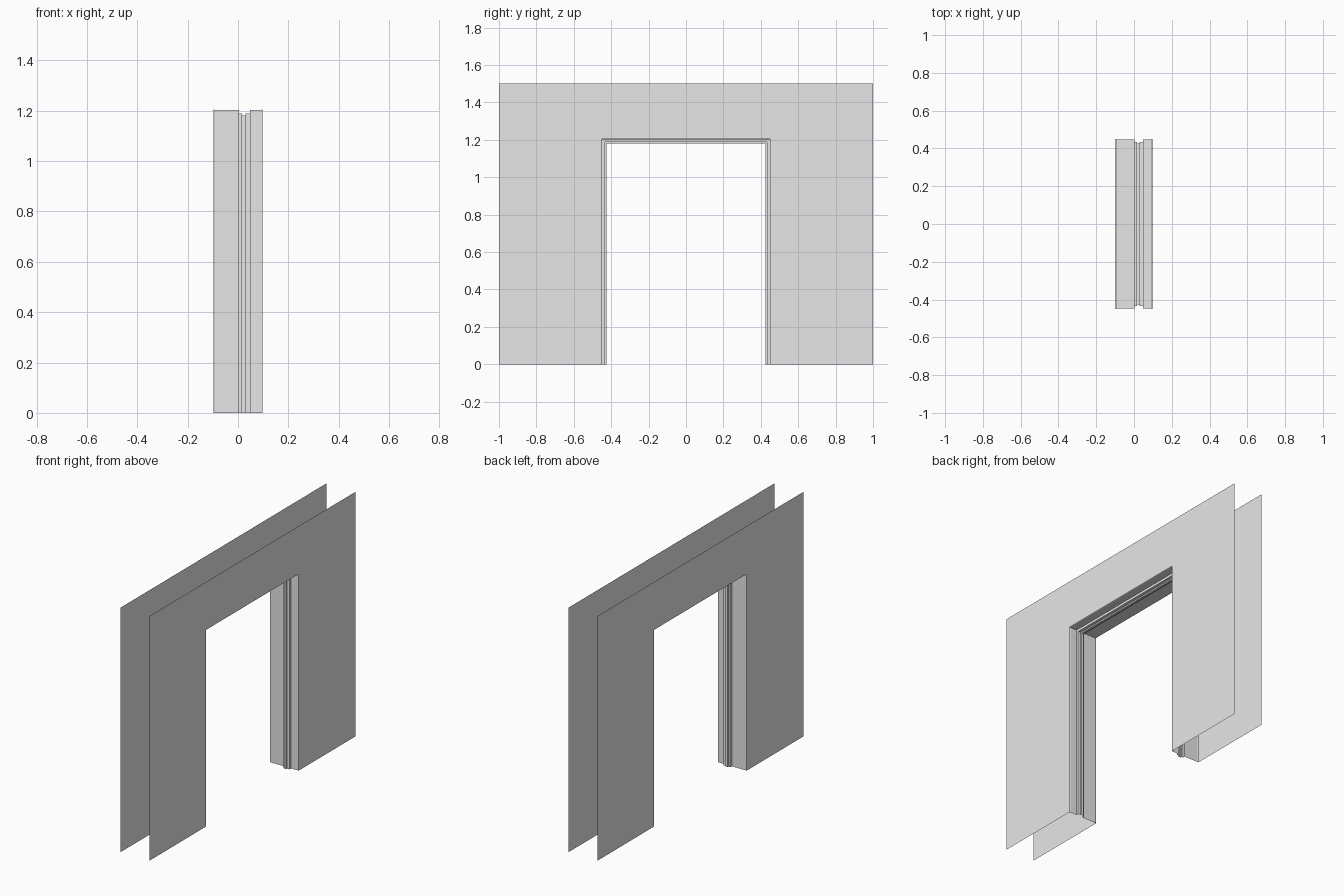
import bpy
import bmesh

cube = bpy.data.objects.get("Cube")
if cube:
    bpy.data.objects.remove(cube)

HALF_WALL = 0.098      # half of the wall thickness
OPENING = 0.455        # half width of the opening at the wall face
HEAD = 1.21            # height of the opening at the wall face

grey = bpy.data.materials.new("light_grey")
grey.use_nodes = True
grey.diffuse_color = (0.8, 0.8, 0.8, 1)
grey.node_tree.nodes["Principled BSDF"].inputs["Base Color"].default_value = grey.diffuse_color


def arch(x, half, top):
    """Four corners of a doorway outline, from one foot to the other."""
    return [(x, -half, 0), (x, -half, top), (x, half, top), (x, half, 0)]


def lofted(name, outlines, flip=False):
    """Join successive doorway outlines with quads."""
    bm = bmesh.new()
    rows = [[bm.verts.new(p) for p in line] for line in outlines]
    for a, b in zip(rows, rows[1:]):
        for j in range(3):
            quad = [a[j], a[j + 1], b[j + 1], b[j]]
            bm.faces.new(quad[::-1] if flip else quad)
    mesh = bpy.data.meshes.new(name)
    bm.to_mesh(mesh)
    bm.free()
    mesh.materials.append(grey)
    obj = bpy.data.objects.new(name, mesh)
    bpy.context.collection.objects.link(obj)
    return obj


# Open wall sheets on both sides of the doorway
for name, side in (("left_wall_sheet", 1), ("right_wall_sheet", -1)):
    x = side * HALF_WALL
    lofted(name, [arch(x, 1, 1.5), arch(x, OPENING, HEAD)], flip=side > 0)

# Frame lining: softened edges, door stop and seal (x, inset from wall opening)
edge = [(-HALF_WALL, 0), (-0.0965, 0.005), (-0.092, 0.007)]
stop = [(0.003, 0.007), (0.003, 0.022), (0.015, 0.022), (0.015, 0.03),
        (0.029, 0.03), (0.029, 0.022), (0.047, 0.022), (0.047, 0.007)]
profile = edge + stop + [(-x, d) for x, d in reversed(edge)]
lofted("door_frame_lining", [arch(x, OPENING - d, HEAD - d) for x, d in profile])
